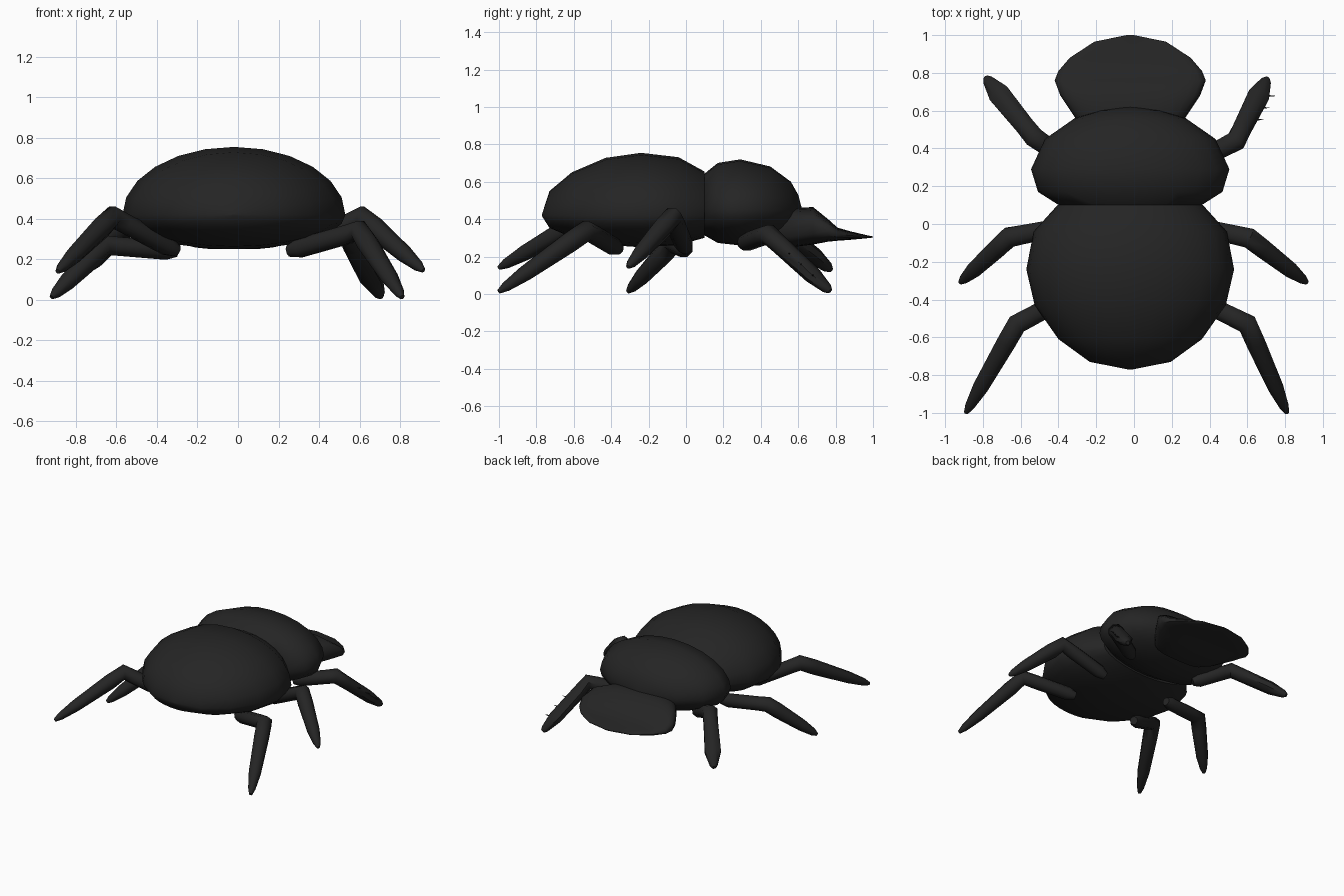
import bpy, bmesh, math
from mathutils import Vector

cube = bpy.data.objects.get("Cube")
if cube:
    bpy.data.objects.remove(cube, do_unlink=True)

# One near-black shell colour
shell = bpy.data.materials.new("black_shell")
shell.use_nodes = True
COLOUR = (0.018, 0.018, 0.018, 1)
shell.diffuse_color = COLOUR
bsdf = shell.node_tree.nodes["Principled BSDF"]
bsdf.inputs["Base Color"].default_value = COLOUR


def loft(name, rings, angle):
    """Skin a list of equal rings of points and cap both ends."""
    bm = bmesh.new()
    loops = [[bm.verts.new(p) for p in ring] for ring in rings]
    n = len(loops[0])
    for a, b in zip(loops, loops[1:]):
        for i in range(n):
            j = (i + 1) % n
            bm.faces.new((a[i], a[j], b[j], b[i]))
    bm.faces.new(loops[0])
    bm.faces.new(loops[-1])
    bmesh.ops.recalc_face_normals(bm, faces=bm.faces)
    mesh = bpy.data.meshes.new(name)
    bm.to_mesh(mesh)
    bm.free()
    mesh.materials.append(shell)
    ob = bpy.data.objects.new(name, mesh)
    bpy.context.collection.objects.link(ob)
    bpy.ops.object.select_all(action='DESELECT')
    ob.select_set(True)
    bpy.context.view_layer.objects.active = ob
    bpy.ops.object.shade_smooth_by_angle(angle=math.radians(angle))
    return ob


def section(y, half, mid, up, down, power=1.0, n=24):
    """Oval slice across the body, with separate upper and lower heights."""
    ring = []
    for i in range(n):
        t = 2 * math.pi * i / n
        c, s = math.cos(t), math.sin(t)
        c = math.copysign(abs(c) ** power, c)
        s = math.copysign(abs(s) ** power, s)
        ring.append(Vector((half * c - 0.02, y, mid + (up if s > 0 else down) * s)))
    return ring


def body(name, profile, half, mid, up, down):
    loft(name, [section(y, half * k, mid, up * k, down * k) for y, k in profile], 45)


# Abdomen and thorax, meeting at a flat joint
body("abdomen", [(-0.77, 0.02), (-0.73, 0.39), (-0.61, 0.69), (-0.43, 0.92),
                 (-0.24, 1), (-0.04, 0.93), (0.1, 0.7)], 0.55, 0.42, 0.335, 0.17)
body("thorax", [(0.1, 0.72), (0.17, 0.93), (0.29, 1), (0.45, 0.86),
                (0.56, 0.56), (0.6, 0.3), (0.62, 0.02)], 0.525, 0.45, 0.27, 0.19)

# Head: broad wedge thinning to a shovel edge (y, half width, bottom, top)
HEAD = [(0.48, 0.23, 0.26, 0.45), (0.56, 0.29, 0.25, 0.46), (0.68, 0.37, 0.265, 0.465),
        (0.76, 0.4, 0.28, 0.4), (0.81, 0.38, 0.285, 0.355), (0.88, 0.32, 0.29, 0.335),
        (0.965, 0.19, 0.298, 0.315), (1.0, 0.02, 0.302, 0.308)]
loft("head", [section(y, w, (lo + hi) / 2, (hi - lo) / 2, (hi - lo) / 2, 0.6)
              for y, w, lo, hi in HEAD], 45)


def leg(name, root, knee, foot, shin, sides=8):
    """Tapered two-part leg; shin lists (position along, half width, half height)."""
    root, knee, foot = Vector(root), Vector(knee), Vector(foot)
    thigh_dir, shin_dir = (knee - root).normalized(), (foot - knee).normalized()
    steps = [(root, thigh_dir, 0.03, 0.03),
             (root.lerp(knee, 0.15), thigh_dir, 0.05, 0.05),
             (root.lerp(knee, 0.8), thigh_dir, 0.055, 0.05),
             (knee, (thigh_dir + shin_dir).normalized(), 0.058, 0.055)]
    steps += [(knee.lerp(foot, t), shin_dir, w, h) for t, w, h in shin]
    rings = []
    for centre, along, w, h in steps:
        across = along.cross(Vector((0, 0, 1))).normalized()
        upward = across.cross(along)
        rings.append([centre + across * w * math.cos(a) + upward * h * math.sin(a)
                      for a in (2 * math.pi * (i + 0.5) / sides for i in range(sides))])
    loft(name, rings, 50)


SLIM = [(0.2, 0.055, 0.055), (0.7, 0.045, 0.042), (0.92, 0.027, 0.027), (1, 0.012, 0.012)]
BROAD = [(0.2, 0.055, 0.05), (0.72, 0.062, 0.045), (0.95, 0.03, 0.028), (1, 0.015, 0.015)]

# Legs in alternating step: three planted, three lifted
leg("left_front_leg", (0.27, 0.3, 0.27), (0.54, 0.44, 0.32), (0.705, 0.77, 0.015), BROAD)
leg("right_front_leg", (-0.3, 0.3, 0.27), (-0.53, 0.46, 0.38), (-0.785, 0.775, 0.13), BROAD)
leg("left_middle_leg", (0.27, 0, 0.24), (0.61, -0.075, 0.41), (0.915, -0.31, 0.145), SLIM)
leg("right_middle_leg", (-0.3, 0, 0.24), (-0.66, -0.07, 0.27), (-0.92, -0.31, 0.013), SLIM)
leg("left_hind_leg", (0.25, -0.36, 0.24), (0.6, -0.53, 0.34), (0.81, -1.0, 0.013), SLIM)
leg("right_hind_leg", (-0.3, -0.36, 0.24), (-0.62, -0.53, 0.41), (-0.89, -1.0, 0.14), SLIM)

# Tiny spines on the outside of the left front shin
for i in range(3):
    base = Vector((0.54, 0.44, 0.32)).lerp(Vector((0.705, 0.77, 0.015)), 0.34 + i * 0.19)
    rings = []
    for reach, r in ((0.03, 0.008), (0.09, 0.001)):
        rings.append([base + Vector((reach, r * math.cos(a), r * math.sin(a)))
                      for a in (math.tau * k / 5 for k in range(5))])
    loft("shin_spine_%d" % (i + 1), rings, 50)
